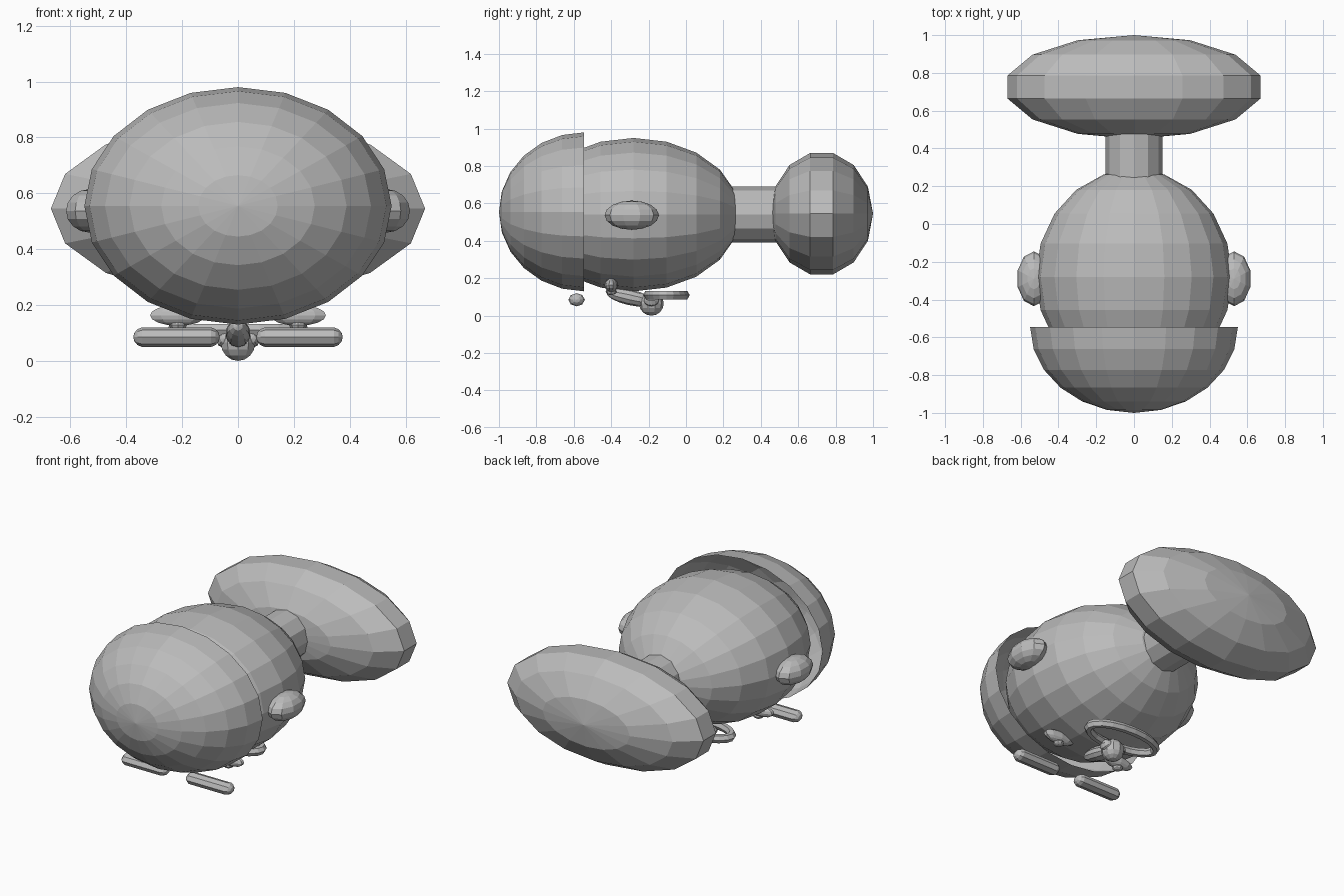
import bpy, bmesh, math
from mathutils import Matrix, Vector

if "Cube" in bpy.data.objects:
    bpy.data.objects.remove(bpy.data.objects["Cube"])

grey = bpy.data.materials.new("plain grey")
grey.diffuse_color = (0.5, 0.5, 0.5, 1)
grey.use_nodes = True
grey.node_tree.nodes["Principled BSDF"].inputs["Base Color"].default_value = grey.diffuse_color

AXIS = {'X': Matrix.Rotation(math.pi / 2, 4, 'Y'),
        'Y': Matrix.Rotation(math.pi / 2, 4, 'X'),
        'Z': Matrix.Identity(4)}


def finish(name, bm):
    me = bpy.data.meshes.new(name)
    bm.to_mesh(me)
    bm.free()
    me.materials.append(grey)
    ob = bpy.data.objects.new(name, me)
    bpy.context.collection.objects.link(ob)
    return ob


def ellipsoid(name, centre, radii, segs, rings, pole='Y', tilt=0.0, stretch=0.0, cut_y=None):
    """Faceted ellipsoid; stretch pulls the halves apart along x, cut_y opens it behind y."""
    bm = bmesh.new()
    bmesh.ops.create_uvsphere(bm, u_segments=segs, v_segments=rings, radius=1)
    bm.transform(AXIS[pole])
    bm.transform(Matrix.Diagonal((*radii, 1)))
    for v in bm.verts:
        v.co.x += math.copysign(stretch, v.co.x)
    bm.transform(Matrix.Translation(centre) @ Matrix.Rotation(tilt, 4, 'X'))
    if cut_y is not None:
        bmesh.ops.delete(bm, geom=[v for v in bm.verts if v.co.y > cut_y + 0.001], context='VERTS')
    return finish(name, bm)


# head, open hair cap and shoulders, all with poles along y
ellipsoid("head", (0, -0.28, 0.54), (0.52, 0.57, 0.41), 20, 10)
ellipsoid("hair_cap", (0, -0.545, 0.555), (0.55, 0.455, 0.425), 20, 12, cut_y=-0.545)
ellipsoid("shoulders", (0, 0.725, 0.545), (0.687, 0.275, 0.333), 16, 7)

# neck
bm = bmesh.new()
bmesh.ops.create_cone(bm, cap_ends=True, segments=12, radius1=0.15, radius2=0.15, depth=0.36)
bm.transform(Matrix.Translation((0, 0.35, 0.54)) @ AXIS['Y'])
finish("neck", bm)

# paired parts
for side, s in (("left", -1), ("right", 1)):
    ellipsoid(side + "_ear", (s * 0.53, -0.29, 0.537), (0.09, 0.145, 0.078), 10, 8, 'Z')
    ellipsoid(side + "_eye", (s * 0.215, -0.40, 0.163), (0.105, 0.035, 0.037), 10, 8, 'Z')
    ellipsoid(side + "_pupil", (s * 0.215, -0.40, 0.128), (0.032, 0.03, 0.018), 8, 6, 'Z')
    ellipsoid(side + "_eyebrow", (s * 0.22, -0.585, 0.085), (0.04, 0.045, 0.036), 8, 7, 'X', stretch=0.115)
    ellipsoid(side + "_nostril", (s * 0.048, -0.185, 0.08), (0.032, 0.04, 0.035), 8, 6)

# nose
ellipsoid("nose_bridge", (0, -0.30, 0.098), (0.045, 0.13, 0.042), 10, 8, tilt=-0.22)
ellipsoid("nose_tip", (0, -0.185, 0.065), (0.065, 0.066, 0.065), 10, 8, 'Z')

# mouth: squashed ring of lips
bm = bmesh.new()
n, m = 20, 6
grid = []
for i in range(n):
    a = 2 * math.pi * i / n
    ring = []
    for j in range(m):
        b = 2 * math.pi * j / m
        r = math.cos(b) * 0.025
        ring.append(bm.verts.new(((0.23 + r) * math.cos(a), -0.105 + (0.10 + r) * math.sin(a),
                                  0.11 + 0.026 * math.sin(b))))
    grid.append(ring)
for i in range(n):
    for j in range(m):
        k, l = (i + 1) % n, (j + 1) % m
        bm.faces.new((grid[i][j], grid[k][j], grid[k][l], grid[i][l]))
finish("lips", bm)
